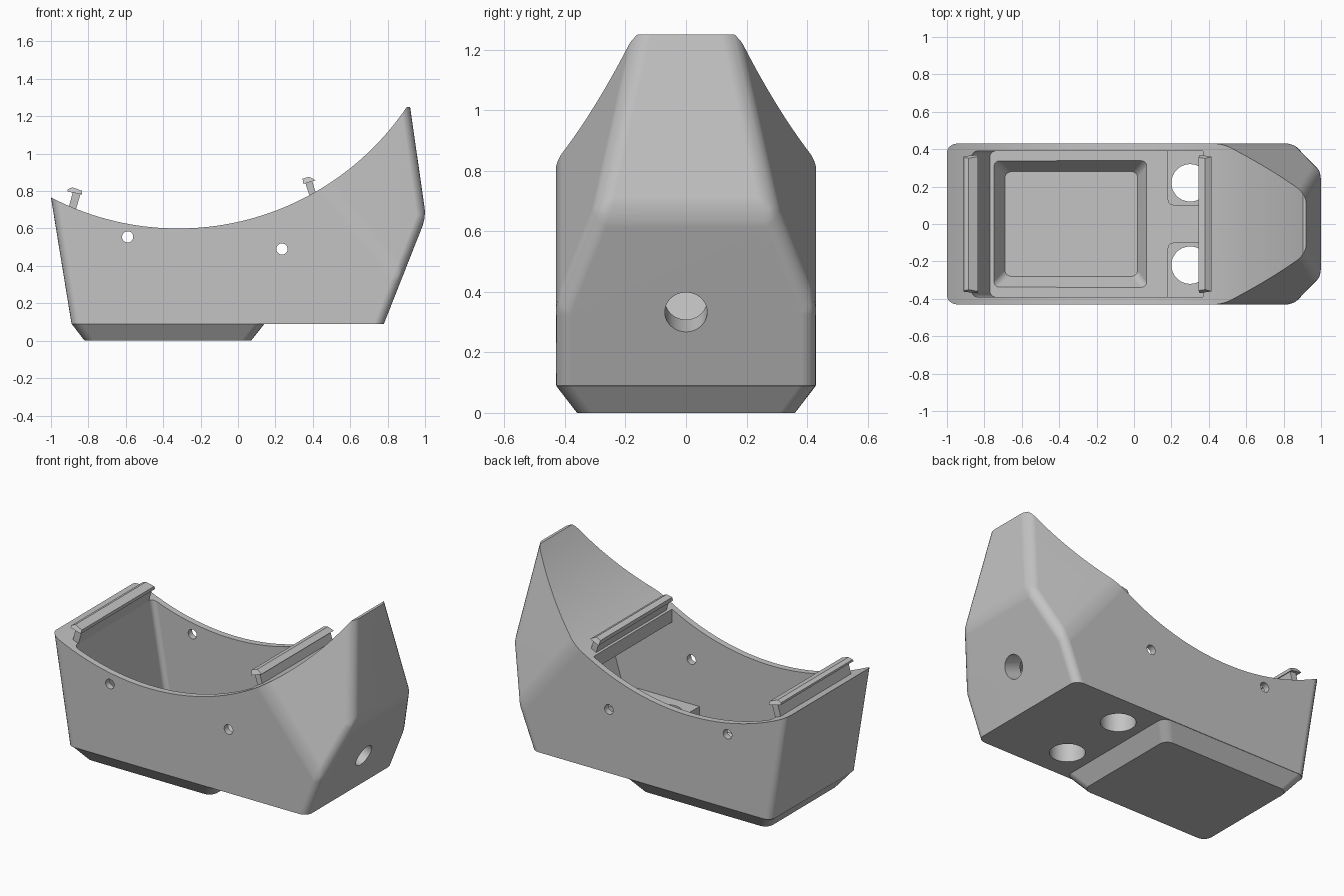
import bpy, bmesh, math
from mathutils import Vector, Matrix

old = bpy.data.objects.get("Cube")
if old:
    bpy.data.objects.remove(old, do_unlink=True)

GREY = 0.55
grey = bpy.data.materials.new("plain grey")
grey.use_nodes = True
grey.diffuse_color = (GREY, GREY, GREY, 1)
grey.node_tree.nodes["Principled BSDF"].inputs["Base Color"].default_value = (GREY, GREY, GREY, 1)


def finish(name, bm):
    bmesh.ops.recalc_face_normals(bm, faces=bm.faces[:])
    mesh = bpy.data.meshes.new(name)
    bm.to_mesh(mesh)
    bm.free()
    mesh.materials.append(grey)
    ob = bpy.data.objects.new(name, mesh)
    bpy.context.collection.objects.link(ob)
    return ob


def round_edges(bm, rule, width, segments=5):
    edges = [e for e in bm.edges if rule(e.verts[0].co, e.verts[1].co)]
    bmesh.ops.bevel(bm, geom=edges, offset=width, offset_type='OFFSET', segments=segments,
                    profile=0.5, affect='EDGES', clamp_overlap=True)


def prism(profile, y0, y1):
    """Extrude an (x, z) outline along y."""
    bm = bmesh.new()
    face = bm.faces.new([bm.verts.new((x, y0, z)) for x, z in profile])
    out = bmesh.ops.extrude_face_region(bm, geom=[face])
    moved = [v for v in out["geom"] if isinstance(v, bmesh.types.BMVert)]
    bmesh.ops.translate(bm, verts=moved, vec=(0, y1 - y0, 0))
    bmesh.ops.recalc_face_normals(bm, faces=bm.faces[:])
    return bm


def stacked_hull(layers):
    """Convex block through rectangles given as (x0, x1, half_y, z)."""
    bm = bmesh.new()
    for x0, x1, h, z in layers:
        for x in (x0, x1):
            for y in (-h, h):
                bm.verts.new((x, y, z))
    bmesh.ops.convex_hull(bm, input=bm.verts[:])
    bmesh.ops.dissolve_limit(bm, angle_limit=0.01, verts=bm.verts[:], edges=bm.edges[:])
    return bm


def rod(name, centre, axis, radius, length, segments=48):
    bm = bmesh.new()
    turn = Vector((0, 0, 1)).rotation_difference(Vector(axis)).to_matrix().to_4x4()
    bmesh.ops.create_cone(bm, cap_ends=True, segments=segments, radius1=radius, radius2=radius,
                          depth=length, matrix=Matrix.Translation(centre) @ turn)
    return finish(name, bm)


def activate(ob):
    bpy.ops.object.select_all(action='DESELECT')
    ob.select_set(True)
    bpy.context.view_layer.objects.active = ob


def combine(target, tool, operation):
    tool.hide_render = True
    mod = target.modifiers.new("combine", 'BOOLEAN')
    mod.operation, mod.solver, mod.object = operation, 'EXACT', tool
    activate(target)
    bpy.ops.object.modifier_apply(modifier=mod.name)
    bpy.data.objects.remove(tool, do_unlink=True)


def smooth(ob):
    activate(ob)
    bpy.ops.object.shade_smooth_by_angle(angle=math.radians(20))
    mod = ob.modifiers.new("even shading", 'WEIGHTED_NORMAL')
    mod.keep_sharp = True


# Main shell: side outline, with slanted nose corners and rounded edges
HALF = 0.43
bm = prism([(-1.079, 1.25), (-0.89, 0.09), (0.78, 0.09), (1.005, 0.66), (0.92, 1.25)], -HALF, HALF)
for side in (-1, 1):
    normal = Vector((1, 2.975 * side, 0.81))
    point = Vector((2.426, 0, 0))
    cut = bmesh.ops.bisect_plane(bm, geom=bm.verts[:] + bm.edges[:] + bm.faces[:], dist=1e-5,
                                 plane_co=point, plane_no=normal, clear_outer=True)
    rim = [e for e in cut["geom_cut"] if isinstance(e, bmesh.types.BMEdge)]
    bmesh.ops.contextual_create(bm, geom=rim)
bmesh.ops.recalc_face_normals(bm, faces=bm.faces[:])


def body_edge(a, b):
    flat_end = abs(a.z - b.z) < 0.001 and (a.z < 0.1 or a.z > 1.2)
    lengthwise = abs(a.z - b.z) < 0.001 and abs(a.y - b.y) < 0.001
    return not flat_end and not lengthwise


round_edges(bm, body_edge, 0.05)
body = finish("body", bm)

# Sloping keel under the rear
bm = stacked_hull([(-0.82, 0.07, 0.36, 0), (-0.888, 0.14, 0.428, 0.09), (-0.82, 0.07, 0.36, 0.14)])
round_edges(bm, lambda a, b: abs(a.z - b.z) > 0.01, 0.045)
combine(body, finish("keel", bm), 'UNION')

# Curved saddle across the top
combine(body, rod("saddle_cutter", (-0.32, 0, 2.075), (0, 1, 0), 1.475, 2, 240), 'DIFFERENCE')

# Hollow inside, reaching under the nose
bm = prism([(-0.9, 0.9), (-0.77, 0.13), (0.69, 0.13), (0.78, 0.42), (0.6, 0.56),
            (0.37, 0.69), (0.37, 0.9)], -0.39, 0.39)
round_edges(bm, lambda a, b: abs(a.y - b.y) < 0.01 and max(a.x, b.x) < -0.7, 0.03)
combine(body, finish("cavity_cutter", bm), 'DIFFERENCE')

# Sunken tray in the floor
bm = stacked_hull([(-0.69, 0.02, 0.28, 0.04), (-0.75, 0.07, 0.34, 0.13), (-0.75, 0.07, 0.34, 0.2)])
round_edges(bm, lambda a, b: abs(a.z - b.z) > 0.01, 0.03)
combine(body, finish("tray_cutter", bm), 'DIFFERENCE')

# Raised floor blocks, each with a round opening through the bottom
for side in (-1, 1):
    low, high = sorted((0.1 * side, 0.41 * side))
    bm = prism([(0.18, 0.11), (0.72, 0.11), (0.74, 0.21), (0.18, 0.21)], low, high)
    round_edges(bm, lambda a, b: abs(a.z - b.z) > 0.05 and max(a.x, b.x) < 0.2
                and abs(a.y) < 0.2, 0.03)
    combine(body, finish("floor_block", bm), 'UNION')
    combine(body, rod("floor_hole", (0.3, 0.22 * side, 0.25), (0, 0, 1), 0.1, 0.5), 'DIFFERENCE')

# Cross holes through the side walls, and the nose hole
for x, z in ((-0.59, 0.555), (0.235, 0.49)):
    combine(body, rod("side_hole", (x, 0, z), (0, 1, 0), 0.03, 2, 32), 'DIFFERENCE')
combine(body, rod("nose_hole", (0.87, 0, 0.335), (-0.93, 0, 0.36), 0.07, 0.34), 'DIFFERENCE')
smooth(body)

# Rails with a tilted stem and a hooked cap
rails = {
    "rear": ([(-0.91, 0.695), (-0.87, 0.69), (-0.84, 0.79), (-0.88, 0.805)],
             [(-0.912, 0.798), (-0.835, 0.782), (-0.835, 0.802), (-0.885, 0.82), (-0.91, 0.81)]),
    "front": ([(0.39, 0.75), (0.425, 0.76), (0.395, 0.86), (0.358, 0.85)],
              [(0.35, 0.838), (0.415, 0.858), (0.38, 0.877), (0.345, 0.866)]),
}
for where, (stem, cap) in rails.items():
    finish(where + "_rail_stem", prism(stem, -0.35, 0.35))
    bm = prism(cap, -0.37, 0.37)
    # Slope the cap ends inward towards the top
    low = min(v.co.z for v in bm.verts)
    for v in bm.verts:
        v.co.y -= math.copysign((v.co.z - low) * 0.5, v.co.y)
    finish(where + "_rail_cap", bm)
